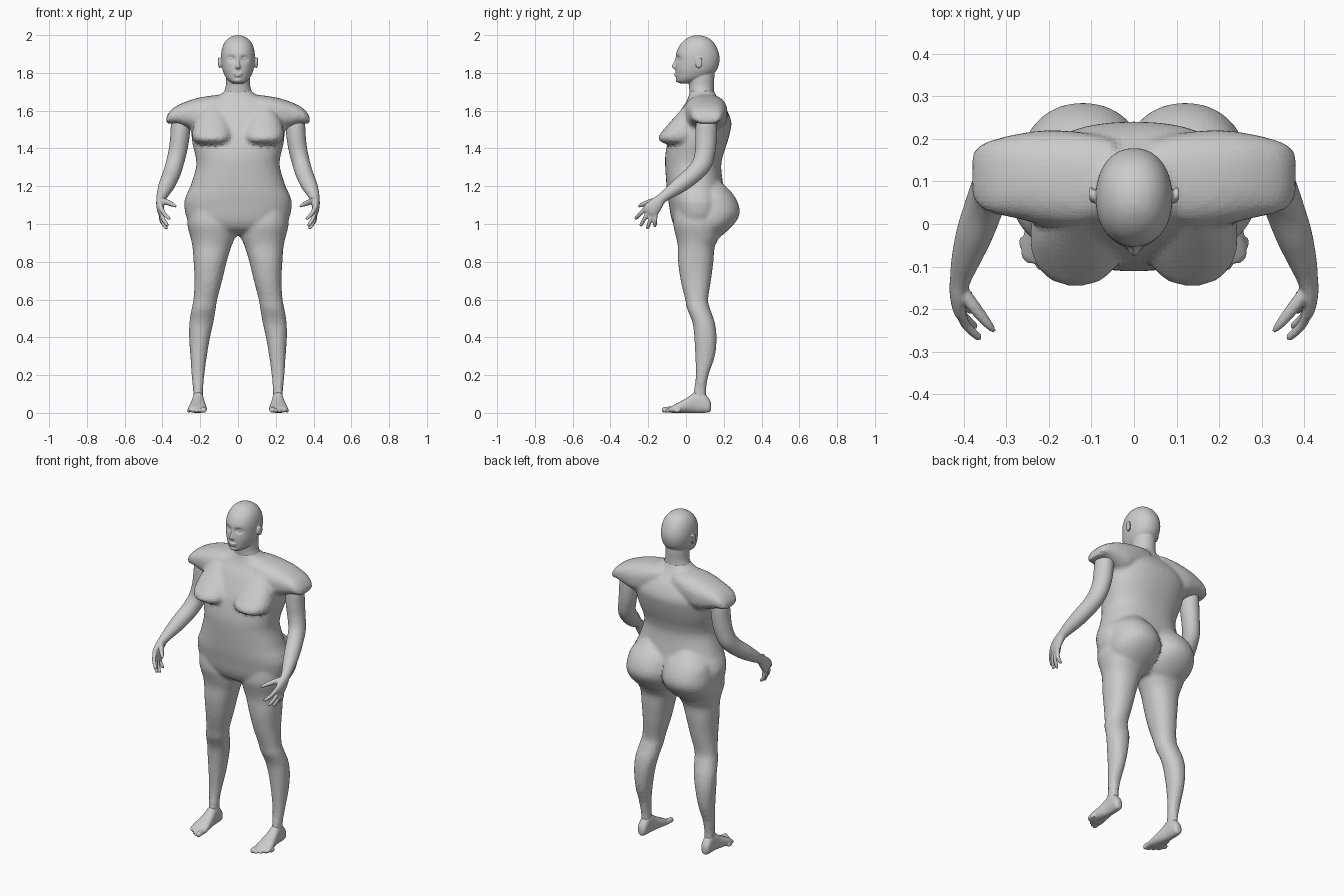
import bpy, bmesh, math
from mathutils import Vector, Matrix

AXES = {'z': lambda t, a, b: (a, b, t), 'x': lambda t, a, b: (t, a, b), 'y': lambda t, a, b: (a, t, b)}


def dense(rows, k=4):
    """Catmull-Rom interpolation between rows of numbers."""
    out, n = [], len(rows)
    for i in range(n - 1):
        p = [rows[max(0, min(n - 1, i + d))] for d in (-1, 0, 1, 2)]
        for j in range(k):
            t = j / k
            out.append([0.5 * (2 * b + (c - a) * t + (2 * a - 5 * b + 4 * c - d) * t * t
                               + (3 * b - a - 3 * c + d) * t ** 3) for a, b, c, d in zip(*p)])
    return out + [list(rows[-1])]


def spow(v, e):
    return math.copysign(abs(v) ** (2 / e), v)


def skin(bm, rings):
    vs = [[bm.verts.new(p) for p in r] for r in rings]
    n = len(vs[0])
    for r0, r1 in zip(vs, vs[1:]):
        for i in range(n):
            bm.faces.new((r0[i], r0[(i + 1) % n], r1[(i + 1) % n], r1[i]))
    bm.faces.new(vs[0][::-1])
    bm.faces.new(vs[-1])


def slab(bm, rows, axis='z', s=1, e=2.0, n=40):
    """Loft of superellipses; each row is position, then min/max of the two other axes."""
    rings = []
    for t, a0, a1, b0, b1 in dense(rows):
        ring = []
        for i in range(n):
            w = 2 * math.pi * i / n
            a = (a0 + a1) / 2 + (a1 - a0) / 2 * spow(math.cos(w), e)
            b = (b0 + b1) / 2 + (b1 - b0) / 2 * spow(math.sin(w), e)
            x, y, z = AXES[axis](t, a, b)
            ring.append((s * x, y, z))
        rings.append(ring)
    skin(bm, rings)


def tube(bm, rows, s=1, ref=(0, -0.75, 0.66), n=20):
    """Tube along a path; each row is x, y, z, radius along ref, other radius."""
    pts = dense(rows)
    rings = []
    for i, (x, y, z, r1, r2) in enumerate(pts):
        d = (Vector(pts[min(i + 1, len(pts) - 1)][:3]) - Vector(pts[max(i - 1, 0)][:3])).normalized()
        u = Vector(ref)
        u = (u - d * u.dot(d)).normalized()
        v = d.cross(u)
        ring = []
        for k in range(n):
            w = 2 * math.pi * k / n
            p = Vector((x, y, z)) + u * r1 * math.cos(w) + v * r2 * math.sin(w)
            ring.append((s * p.x, p.y, p.z))
        rings.append(ring)
    skin(bm, rings)


def ball(bm, c, r):
    m = Matrix.Translation(c) @ Matrix.Diagonal((*r, 1))
    bmesh.ops.create_uvsphere(bm, u_segments=24, v_segments=16, radius=1, matrix=m)


def finish(bm, name, voxel, smooth, its=3):
    """Fuse overlapping pieces into one skin."""
    bmesh.ops.recalc_face_normals(bm, faces=bm.faces)
    me = bpy.data.meshes.new(name)
    bm.to_mesh(me)
    bm.free()
    ob = bpy.data.objects.new(name, me)
    bpy.context.collection.objects.link(ob)
    m = ob.modifiers.new("fuse", 'REMESH')
    m.mode, m.voxel_size, m.use_smooth_shade = 'VOXEL', voxel, smooth
    m = ob.modifiers.new("relax", 'SMOOTH')
    m.factor, m.iterations = 0.5, its
    return ob


# Torso
bm = bmesh.new()
torso = [(0.94, 0.10, 0.02, 0.12), (0.97, 0.20, -0.045, 0.16), (1.02, 0.265, -0.075, 0.2),
         (1.10, 0.285, -0.09, 0.215), (1.15, 0.275, -0.098, 0.208), (1.20, 0.252, -0.103, 0.198),
         (1.30, 0.222, -0.11, 0.186), (1.36, 0.225, -0.11, 0.195), (1.42, 0.24, -0.10, 0.215),
         (1.48, 0.247, -0.085, 0.232), (1.54, 0.25, -0.06, 0.24), (1.60, 0.235, -0.03, 0.218),
         (1.645, 0.19, 0.0, 0.185), (1.68, 0.105, 0.015, 0.16), (1.71, 0.064, 0.022, 0.147)]
slab(bm, [(z, -w, w, f, b) for z, w, f, b in torso], e=2.3, n=48)
for s in (1, -1):
    # Shoulder cap
    slab(bm, [(0.05, 0.02, 0.20, 1.56, 1.685), (0.12, -0.005, 0.215, 1.52, 1.682),
              (0.20, -0.005, 0.22, 1.49, 1.67), (0.27, 0.012, 0.212, 1.51, 1.65),
              (0.33, 0.025, 0.198, 1.53, 1.622), (0.362, 0.04, 0.185, 1.53, 1.595),
              (0.38, 0.065, 0.165, 1.535, 1.565)], 'x', s, 2.5)
    # Breast
    breast = [(1.62, 0.05, -0.012), (1.55, 0.09, -0.075), (1.50, 0.105, -0.118), (1.465, 0.108, -0.144),
              (1.44, 0.098, -0.14), (1.425, 0.075, -0.11)]
    slab(bm, [(z, 0.135 - w, 0.135 + w, f, 0.08) for z, w, f in breast], 'z', s, 2.3)
    # Buttock
    seat = [(1.22, 0.07, 0.19), (1.16, 0.125, 0.248), (1.10, 0.14, 0.279), (1.05, 0.145, 0.283),
            (1.0, 0.14, 0.255), (0.955, 0.115, 0.21), (0.92, 0.08, 0.165)]
    slab(bm, [(z, 0.12 - w, 0.12 + w, 0.0, b) for z, w, b in seat], 'z', s, 2.1)
    # Leg
    slab(bm, [(1.08, 0.05, 0.26, -0.06, 0.18), (1.0, 0.012, 0.268, -0.068, 0.19),
              (0.93, 0.016, 0.252, -0.052, 0.175), (0.88, 0.036, 0.241, -0.043, 0.152),
              (0.80, 0.06, 0.235, -0.042, 0.145), (0.70, 0.084, 0.23, -0.028, 0.132),
              (0.60, 0.11, 0.236, -0.004, 0.117), (0.55, 0.118, 0.246, 0.006, 0.128),
              (0.48, 0.13, 0.257, 0.034, 0.152), (0.40, 0.148, 0.259, 0.044, 0.162),
              (0.30, 0.165, 0.252, 0.049, 0.153), (0.20, 0.178, 0.246, 0.052, 0.119),
              (0.12, 0.185, 0.238, 0.042, 0.107), (0.06, 0.185, 0.238, 0.03, 0.11)], 'z', s, 2.2)
finish(bm, "body", 0.012, False)

# Head, neck and face
bm = bmesh.new()
head = [(1.999, 0.012, 0.045, 0.075), (1.99, 0.04, 0.018, 0.108), (1.97, 0.064, -0.012, 0.138),
        (1.94, 0.081, -0.037, 0.16), (1.90, 0.089, -0.053, 0.175), (1.86, 0.089, -0.054, 0.177),
        (1.82, 0.083, -0.056, 0.165), (1.79, 0.072, -0.054, 0.14), (1.77, 0.06, -0.051, 0.10),
        (1.755, 0.045, -0.047, 0.065), (1.745, 0.028, -0.036, 0.03)]
slab(bm, [(z, -w, w, f, b) for z, w, f, b in head], e=2.15, n=64)
for v in bm.verts:
    if v.co.y < 0.02:
        dx, dz = abs(v.co.x) - 0.034, v.co.z - 1.876
        v.co.y += 0.015 * math.exp(-(dx / 0.019) ** 2 - (dz / 0.014) ** 2)
slab(bm, [(1.83, -0.06, 0.06, 0.02, 0.15), (1.78, -0.064, 0.064, 0.012, 0.15),
          (1.73, -0.065, 0.065, 0.016, 0.148), (1.69, -0.078, 0.078, 0.02, 0.15),
          (1.65, -0.10, 0.10, 0.03, 0.16)])
slab(bm, [(1.888, -0.009, 0.009, -0.053, 0), (1.86, -0.011, 0.011, -0.063, 0),
          (1.838, -0.015, 0.015, -0.075, 0), (1.828, -0.02, 0.02, -0.072, 0),
          (1.818, -0.012, 0.012, -0.058, 0)], n=20)
ball(bm, (0, -0.054, 1.796), (0.025, 0.009, 0.005))
ball(bm, (0, -0.052, 1.785), (0.022, 0.009, 0.006))
ball(bm, (0, -0.042, 1.762), (0.02, 0.012, 0.012))
for s in (1, -1):
    ball(bm, (s * 0.034, -0.027, 1.876), (0.014, 0.013, 0.009))
    slab(bm, [(0.08, 0.055, 0.075, 1.835, 1.865), (0.092, 0.05, 0.08, 1.828, 1.875),
              (0.10, 0.05, 0.088, 1.825, 1.883), (0.105, 0.058, 0.084, 1.84, 1.88)], 'x', s, n=20)
finish(bm, "head", 0.004, True, 2)

# Arms with hands
for s, side in ((1, "left"), (-1, "right")):
    bm = bmesh.new()
    tube(bm, [(0.285, 0.11, 1.61, 0.05, 0.05), (0.302, 0.108, 1.53, 0.056, 0.052),
              (0.308, 0.106, 1.46, 0.057, 0.051), (0.318, 0.102, 1.39, 0.054, 0.049),
              (0.335, 0.085, 1.32, 0.052, 0.047), (0.352, 0.04, 1.265, 0.047, 0.046),
              (0.375, -0.025, 1.212, 0.043, 0.043), (0.395, -0.085, 1.168, 0.033, 0.034),
              (0.407, -0.128, 1.136, 0.027, 0.025), (0.412, -0.158, 1.105, 0.037, 0.021),
              (0.41, -0.187, 1.072, 0.043, 0.017), (0.405, -0.2, 1.055, 0.036, 0.01)], s, n=28)
    tips = [(0.362, -0.27, 1.025), (0.373, -0.242, 0.988), (0.379, -0.205, 0.973), (0.385, -0.165, 0.985)]
    for i, (x, y, z) in enumerate(tips):
        k = 0.032 - 0.0213 * i
        a = Vector((0.408, -0.185 - 0.72 * k, 1.068 + 0.69 * k))
        b = Vector((x, y, z))
        m = a.lerp(b, 0.5) + Vector((0.008, 0, 0))
        e = a.lerp(b, 0.93)
        tube(bm, [(*a, 0.012, 0.012), (*m, 0.011, 0.011), (*e, 0.009, 0.009), (*b, 0.004, 0.004)], s, n=12)
    tube(bm, [(0.405, -0.155, 1.125, 0.016, 0.016), (0.375, -0.195, 1.115, 0.016, 0.015),
              (0.345, -0.232, 1.102, 0.012, 0.011), (0.328, -0.252, 1.092, 0.006, 0.006)], s, n=12)
    finish(bm, side + "_arm", 0.005, True, 2)

    # Foot with toes
    bm = bmesh.new()
    slab(bm, [(0.133, 0.2, 0.222, 0.015, 0.05), (0.122, 0.187, 0.236, 0.003, 0.075),
              (0.09, 0.182, 0.24, 0.0, 0.11), (0.05, 0.18, 0.242, 0.0, 0.112),
              (0.01, 0.174, 0.25, 0.0, 0.083), (-0.04, 0.166, 0.262, 0.0, 0.055),
              (-0.075, 0.165, 0.264, 0.0, 0.036), (-0.092, 0.172, 0.25, 0.006, 0.025)], 'y', s, 2.3)
    for i in range(5):
        x, r = 0.181 + 0.0195 * i, 0.015 if i == 0 else 0.0105
        y = -0.128 + 0.003 * i + 0.0035 * i * i
        tube(bm, [(x, -0.055 + 0.006 * i, r + 0.004, r, r), (x, y + 0.022, r + 0.003, r, r),
                  (x, y + 0.007, r, r * 0.95, r * 0.95), (x, y, r, r * 0.45, r * 0.45)], s, (0, 0, 1), 12)
    finish(bm, side + "_foot", 0.005, True, 2)
